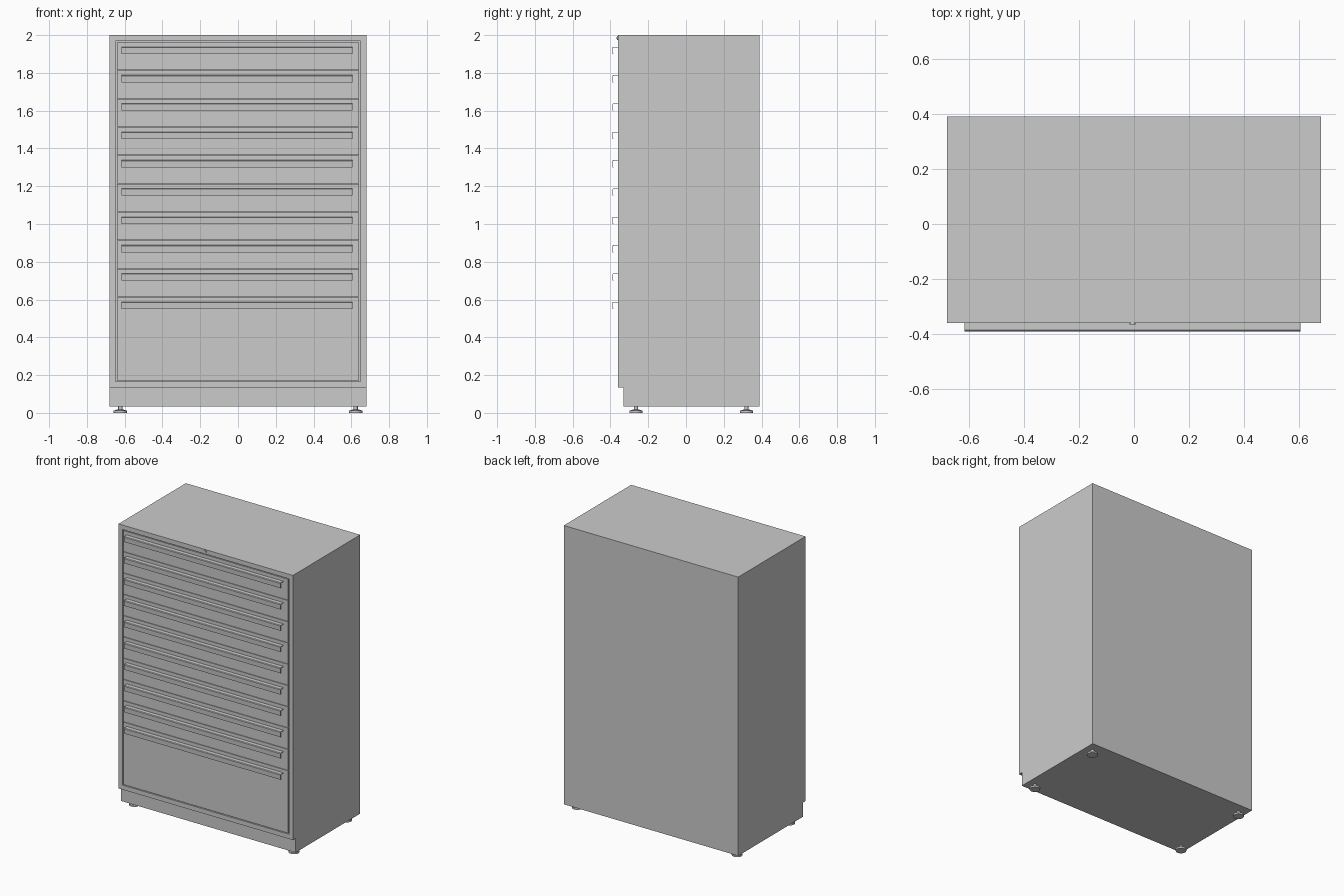
import bpy, bmesh, math

if "Cube" in bpy.data.objects:
    bpy.data.objects.remove(bpy.data.objects["Cube"])

FRONT, BACK = -0.36, 0.39


def finish(name, bm):
    bmesh.ops.recalc_face_normals(bm, faces=bm.faces)
    mesh = bpy.data.meshes.new(name)
    bm.to_mesh(mesh)
    bm.free()
    obj = bpy.data.objects.new(name, mesh)
    bpy.context.collection.objects.link(obj)
    return obj


def prism(profile, x0, x1):
    """Extrude a (y, z) profile along x and return the bmesh."""
    bm = bmesh.new()
    face = bm.faces.new([bm.verts.new((x0, y, z)) for y, z in profile])
    ext = bmesh.ops.extrude_face_region(bm, geom=[face])
    verts = [g for g in ext["geom"] if isinstance(g, bmesh.types.BMVert)]
    bmesh.ops.translate(bm, verts=verts, vec=(x1 - x0, 0, 0))
    bmesh.ops.recalc_face_normals(bm, faces=bm.faces)
    return bm


def box(name, x0, x1, y0, y1, z0, z1):
    return finish(name, prism([(y0, z0), (y1, z0), (y1, z1), (y0, z1)], x0, x1))


def cylinder(name, radius, depth, loc, top_radius=None, along_y=False):
    bpy.ops.mesh.primitive_cone_add(
        vertices=32, radius1=radius, radius2=top_radius or radius, depth=depth,
        location=loc, rotation=(math.pi / 2 if along_y else 0, 0, 0))
    obj = bpy.context.object
    obj.name = name
    bpy.ops.object.shade_smooth_by_angle(angle=math.radians(30))
    return obj


# Cabinet shell with toe-kick step and a recessed front opening
bm = prism([(-0.33, 0.035), (BACK, 0.035), (BACK, 2.0),
            (FRONT, 2.0), (FRONT, 0.135), (-0.33, 0.135)], -0.68, 0.68)
front = min(bm.faces, key=lambda f: f.calc_center_median().y)
bmesh.ops.inset_region(bm, faces=[front], thickness=0.032, use_even_offset=True)
ext = bmesh.ops.extrude_face_region(bm, geom=[front])
bmesh.ops.translate(bm, vec=(0, 0.025, 0),
                    verts=[g for g in ext["geom"] if isinstance(g, bmesh.types.BMVert)])
if front.is_valid:
    bmesh.ops.delete(bm, geom=[front], context="FACES_ONLY")
finish("cabinet_body", bm)

# Drawer fronts, each with a thin bent lip handle; the bottom one is taller
handle_profile = [(-0.357, 0.0), (-0.386, 0.0), (-0.39, -0.004), (-0.388, -0.038),
                  (-0.385, -0.038), (-0.387, -0.005), (-0.385, -0.003), (-0.357, -0.003)]
for i in range(10):
    top = 1.962 - 0.15 * i
    bottom = top - 0.147 if i < 9 else 0.172
    box(f"drawer_front_{i + 1}", -0.641, 0.641, FRONT + 0.002, FRONT + 0.02, bottom, top)
    z = 1.938 - 0.15 * i
    finish(f"drawer_handle_{i + 1}",
           prism([(y, z + dz) for y, dz in handle_profile], -0.617, 0.605))

# Lock in the top rail
cylinder("lock_barrel", 0.011, 0.012, (-0.005, FRONT, 1.985), along_y=True)
box("lock_keyhole", -0.0065, -0.0035, FRONT - 0.0068, FRONT - 0.004, 1.979, 1.991)

# Levelling feet
for x in (-0.623, 0.623):
    for y in (-0.265, 0.32):
        cylinder("foot_pad", 0.035, 0.012, (x, y, 0.006))
        cylinder("foot_collar", 0.033, 0.005, (x, y, 0.0145), top_radius=0.018)
        cylinder("foot_stem", 0.011, 0.025, (x, y, 0.0265))
